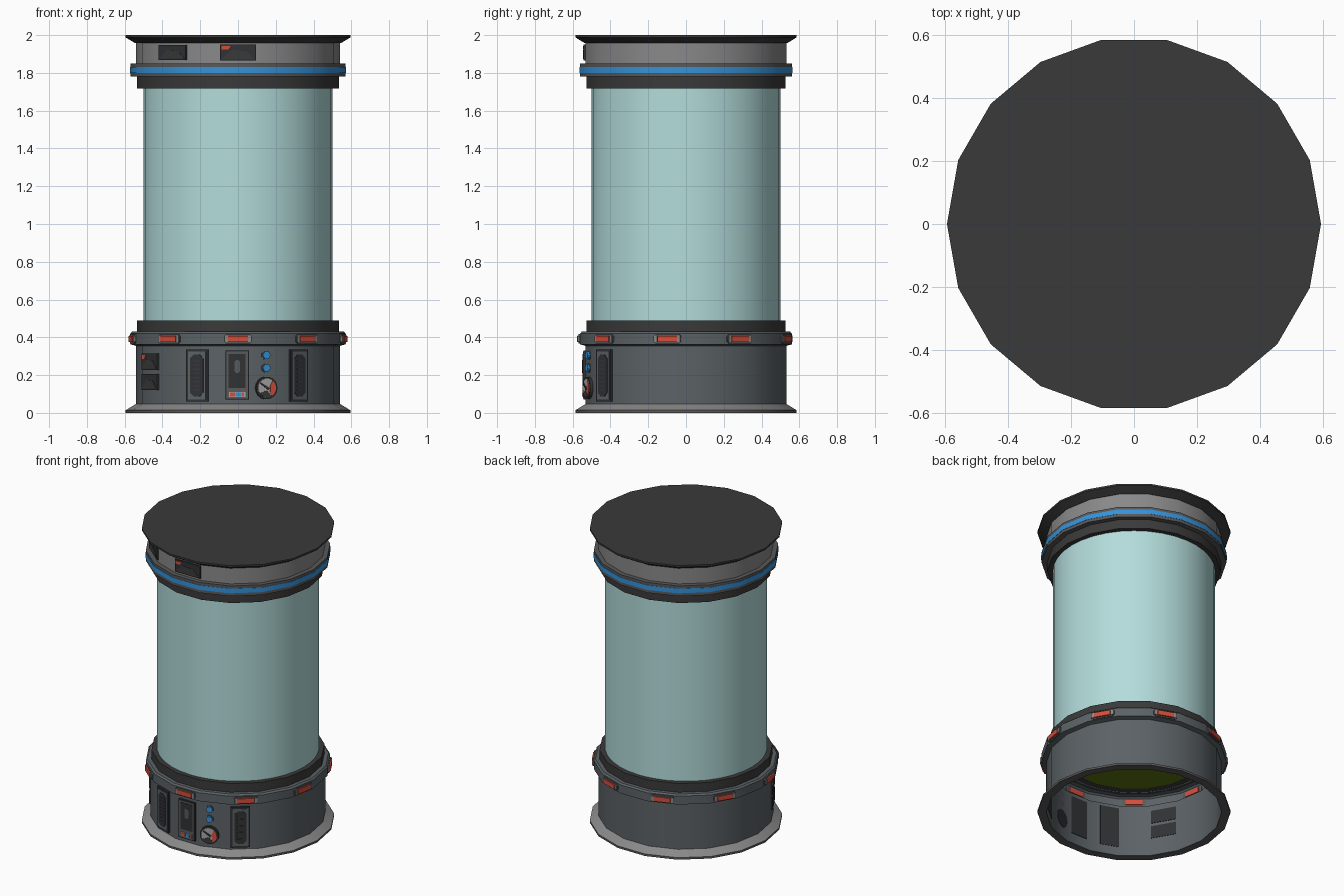
import bpy, bmesh, math
from mathutils import Matrix, Vector

if "Cube" in bpy.data.objects:
    bpy.data.objects.remove(bpy.data.objects["Cube"])


def mat(name, r, g, b):
    m = bpy.data.materials.new(name)
    m.diffuse_color = (r, g, b, 1)
    m.use_nodes = True
    m.node_tree.nodes["Principled BSDF"].inputs["Base Color"].default_value = m.diffuse_color
    return m


BLACK = mat("near_black", 0.042, 0.042, 0.042)
SLATE = mat("slate_grey", 0.105, 0.122, 0.132)
LIGHT = mat("light_grey", 0.25, 0.25, 0.25)
MID = mat("mid_grey", 0.10, 0.10, 0.10)
GLASS = mat("pale_teal_glass", 0.45, 0.72, 0.71)
BLUE = mat("blue", 0.035, 0.29, 0.70)
RED = mat("red", 0.66, 0.075, 0.045)
GREEN = mat("olive_liquid", 0.10, 0.17, 0.004)
DARK = mat("panel_dark", 0.03, 0.032, 0.034)
DIAL = mat("dial_grey", 0.38, 0.38, 0.38)


def finish(name, bm, mats):
    bmesh.ops.recalc_face_normals(bm, faces=bm.faces)
    me = bpy.data.meshes.new(name)
    bm.to_mesh(me)
    bm.free()
    for m in mats:
        me.materials.append(m)
    ob = bpy.data.objects.new(name, me)
    bpy.context.collection.objects.link(ob)
    return ob


def lathe(name, profile, mats, seg=18, idx=None):
    """Spin (radius, z) points around z; idx gives the material of each band."""
    bm = bmesh.new()
    rings = []
    for r, z in profile:
        if r == 0:
            rings.append([bm.verts.new((0, 0, z))] * seg)
        else:
            rings.append([bm.verts.new((r * math.cos(2 * math.pi * i / seg),
                                        r * math.sin(2 * math.pi * i / seg), z)) for i in range(seg)])
    for k, (a, b) in enumerate(zip(rings, rings[1:])):
        for i in range(seg):
            j = (i + 1) % seg
            vs = list(dict.fromkeys((a[i], a[j], b[j], b[i])))
            f = bm.faces.new(vs)
            f.material_index = idx[k] if idx else 0
    ob = finish(name, bm, mats)
    bpy.context.view_layer.objects.active = ob
    ob.select_set(True)
    bpy.ops.object.shade_smooth_by_angle(angle=math.radians(30))
    ob.select_set(False)
    return ob


def prism(name, pts, angle, apo, t, z, d0, d1, m):
    """Extrude an outline (tangent, up) outwards from a wall facet, depth d0 to d1."""
    a = math.radians(angle)
    n = Vector((math.cos(a), math.sin(a), 0))
    tan = Vector((-math.sin(a), math.cos(a), 0))
    bm = bmesh.new()

    def ring(d):
        return [bm.verts.new(n * (apo + d) + tan * (t + x) + Vector((0, 0, z + h))) for x, h in pts]
    lo, hi = ring(d0), ring(d1)
    bm.faces.new(lo)
    bm.faces.new(hi)
    for i in range(len(pts)):
        j = (i + 1) % len(pts)
        bm.faces.new((lo[i], lo[j], hi[j], hi[i]))
    return finish(name, bm, [m])


def rect(w, h, x=0, z=0):
    return [(x - w / 2, z - h / 2), (x + w / 2, z - h / 2), (x + w / 2, z + h / 2), (x - w / 2, z + h / 2)]


def ngon(r, n, a0=0, a1=360):
    full = a1 - a0 == 360
    k = n if full else n + 1
    return [(r * math.cos(math.radians(a0 + (a1 - a0) * i / n)),
             r * math.sin(math.radians(a0 + (a1 - a0) * i / n))) for i in range(k)]


def oct_rect(w, h, c):
    w, h = w / 2, h / 2
    return [(-w + c, -h), (w - c, -h), (w, -h + c), (w, h - c), (w - c, h), (-w + c, h), (-w, h - c), (-w, -h + c)]


C = math.cos(math.radians(10))
WALL, BAND = 0.54 * C, 0.57 * C

# Base: open-bottomed shell, foot flange and light band
lathe("foot_flange", [(0.54, 0), (0.595, 0), (0.595, 0.014), (0.542, 0.046)], [LIGHT, MID], idx=[1, 1, 0])
lathe("base_wall", [(0.54, 0), (0.54, 0.355)], [SLATE])
lathe("light_band", [(0.54, 0.355), (0.57, 0.363), (0.57, 0.42), (0.56, 0.43), (0.53, 0.43)], [SLATE])
lathe("lower_collar", [(0.455, 0.43), (0.535, 0.43), (0.535, 0.49), (0.49, 0.49)], [BLACK])

# Tank: glass tube with liquid inside
lathe("glass_tube", [(0.49, 0.425), (0.5, 0.425), (0.5, 1.73)], [GLASS], seg=36)
lathe("liquid", [(0, 0.435), (0.465, 0.435), (0.465, 1.7), (0, 1.7)], [GREEN], seg=36)

# Head: collar, striped ring, light wall and flared lid
lathe("upper_collar", [(0.49, 1.717), (0.535, 1.717), (0.535, 1.78)], [BLACK])
lathe("striped_ring", [(0.53, 1.78), (0.57, 1.78), (0.57, 1.8), (0.572, 1.8), (0.572, 1.832),
                       (0.57, 1.832), (0.57, 1.85), (0.54, 1.85)],
      [MID, BLUE], idx=[0, 0, 1, 1, 1, 0, 0])
lathe("head_wall", [(0.54, 1.85), (0.54, 1.965)], [LIGHT])
lathe("lid", [(0.53, 1.958), (0.545, 1.958), (0.595, 1.988), (0.595, 2.0), (0, 2.0)], [BLACK])

# Nine warning lights on alternate facets
for i in range(9):
    a = -90 + 40 * i
    prism(f"light_housing_{i}", oct_rect(0.15, 0.05, 0.012), a, BAND, 0, 0.392, -0.002, 0.008, MID)
    for s in (-1, 1):
        prism(f"light_bracket_{i}_{s}", rect(0.016, 0.034, s * 0.062), a, BAND, 0, 0.392, 0, 0.013, LIGHT)
    prism(f"warning_light_{i}", rect(0.105, 0.032), a, BAND, 0, 0.391, -0.008, 0.017, RED)

# Dark ports with a diagonal flap; some carry a red corner
ports = [(-150, 0.27, 0.165, 0.088, True), (-150, 0.163, 0.165, 0.085, False),
         (-130, 1.908, 0.186, 0.078, False), (-90, 1.908, 0.19, 0.085, True)]
for i, (a, z, w, h, red) in enumerate(ports):
    prism(f"port_{i}", rect(w, h), a, WALL, 0, z, -0.003, 0.011, DARK)
    x, y = w / 2 - 0.008, h / 2 - 0.008
    prism(f"port_flap_{i}", [(-x, -y), (x, -y), (x * 0.5, y * 0.2), (-x * 0.4, y * 0.4)],
          a, WALL, 0, z, 0.008, 0.013, BLACK)
    if red:
        prism(f"port_marker_{i}", [(-x, y), (-x, y - 0.02), (-x * 0.6, y - 0.02), (-x * 0.45, y)],
              a, WALL, 0, z, 0.008, 0.014, RED)

# Two grille panels
for i, a in enumerate((-110, -50)):
    t, z = -0.033, 0.198
    prism(f"grille_frame_{i}", rect(0.122, 0.275), a, WALL, t, z, -0.002, 0.012, DARK)
    prism(f"grille_plate_{i}", rect(0.1, 0.252), a, WALL, t, z, 0.01, 0.015, SLATE)
    prism(f"grille_{i}", oct_rect(0.074, 0.22, 0.02), a, WALL, t, z, 0.01, 0.019, DARK)
    for k in range(8):
        prism(f"grille_slat_{i}_{k}", rect(0.04, 0.006), a, WALL, t, z - 0.077 + 0.022 * k, 0.015, 0.021, BLACK)

# Central control panel
prism("control_frame", rect(0.124, 0.26), -90, WALL, -0.004, 0.2, -0.004, 0.012, DARK)
prism("control_plate", rect(0.112, 0.248), -90, WALL, -0.004, 0.2, 0.01, 0.014, MID)
prism("control_screen", rect(0.09, 0.18), -90, WALL, -0.004, 0.222, 0.012, 0.017, DARK)
prism("screen_mark", oct_rect(0.03, 0.07, 0.01), -90, WALL, -0.004, 0.245, 0.015, 0.018, MID)
prism("display_back", rect(0.085, 0.026), -90, WALL, -0.004, 0.098, 0.012, 0.016, DIAL)
prism("display_red", rect(0.03, 0.02, -0.024), -90, WALL, -0.004, 0.098, 0.014, 0.018, RED)
prism("display_blue", rect(0.028, 0.02, 0.008), -90, WALL, -0.004, 0.098, 0.014, 0.018, BLUE)
prism("display_red_small", rect(0.012, 0.02, 0.031), -90, WALL, -0.004, 0.098, 0.014, 0.018, RED)

# Blue buttons
for i, z in enumerate((0.305, 0.238)):
    prism(f"button_seat_{i}", ngon(0.025, 8, 22.5, 382.5), -70, WALL, -0.037, z, 0, 0.006, SLATE)
    prism(f"button_{i}", ngon(0.022, 6), -70, WALL, -0.037, z, 0.004, 0.016, BLUE)

# Pressure gauge
gt, gz = -0.037, 0.132
prism("gauge_rim", ngon(0.06, 18), -70, WALL, gt, gz, -0.002, 0.016, DARK)
prism("gauge_dial", ngon(0.05, 18), -70, WALL, gt, gz, 0.012, 0.019, DIAL)
prism("gauge_red_zone", ngon(0.05, 6, -60, 50) + [(0.018, 0.012), (0.018, -0.02)], -70, WALL, gt, gz, 0.015, 0.021, RED)
prism("gauge_lower_mask", ngon(0.05, 6, 215, 300) + [(0, -0.012)], -70, WALL, gt, gz, 0.015, 0.021, BLACK)
prism("gauge_needle", [(-0.036, 0.03), (-0.04, 0.024), (0.008, -0.012), (0.014, 0.0)], -70, WALL, gt, gz, 0.018, 0.023, DARK)
